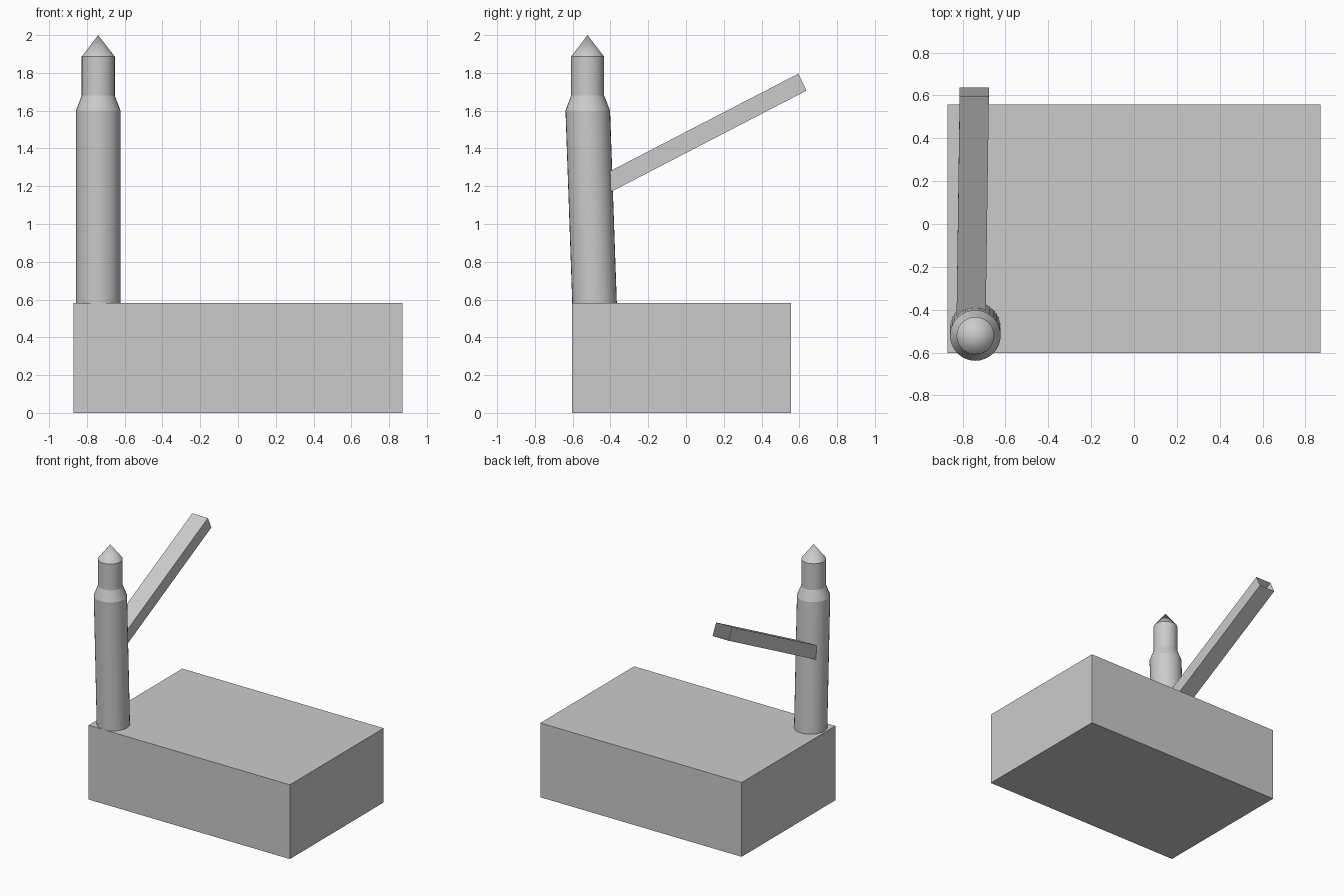
import bpy
import math

if "Cube" in bpy.data.objects:
    bpy.data.objects.remove(bpy.data.objects["Cube"])


def make_object(name, verts, faces):
    mesh = bpy.data.meshes.new(name)
    mesh.from_pydata(verts, [], faces)
    mesh.update()
    obj = bpy.data.objects.new(name, mesh)
    bpy.context.collection.objects.link(obj)
    return obj


# Base block
bpy.ops.mesh.primitive_cube_add(size=1, location=(0, -0.023, 0.29))
base = bpy.context.object
base.name = "base_block"
base.scale = (1.742, 1.159, 0.581)
base.location.z = 0.2905

# Chimney: stacked rings (radius, y centre, z), slightly leaning shaft, pointed cap
SIDES = 32
CX = -0.74
rings = [(0.118, -0.484, 0.575), (0.118, -0.52, 1.6), (0.0875, -0.521, 1.68),
         (0.0875, -0.521, 1.886)]
verts, faces = [], []
for r, cy, z in rings:
    for i in range(SIDES):
        a = 2 * math.pi * i / SIDES
        verts.append((CX + r * math.cos(a), cy + r * math.sin(a), z))
verts.append((CX, -0.521, 2.0))
tip = len(verts) - 1
for k in range(len(rings) - 1):
    for i in range(SIDES):
        j = (i + 1) % SIDES
        faces.append((k * SIDES + i, k * SIDES + j, (k + 1) * SIDES + j, (k + 1) * SIDES + i))
last = (len(rings) - 1) * SIDES
faces += [(last + i, last + (i + 1) % SIDES, tip) for i in range(SIDES)]
faces.append(tuple(reversed(range(SIDES))))
column = make_object("column", verts, faces)
bpy.ops.object.select_all(action='DESELECT')
column.select_set(True)
bpy.context.view_layer.objects.active = column
bpy.ops.object.shade_smooth_by_angle(angle=math.radians(18))

# Slanted arm: rectangular tube, open at its outer end
HALF = 0.068
sections = [(-0.760, (-0.45, 1.143), (-0.45, 1.255)),
            (-0.745, (0.6375, 1.706), (0.595, 1.796))]
verts = []
for cx, (yb, zb), (yt, zt) in sections:
    verts += [(cx - HALF, yb, zb), (cx + HALF, yb, zb),
              (cx + HALF, yt, zt), (cx - HALF, yt, zt)]
faces = [(i, (i + 1) % 4, 4 + (i + 1) % 4, 4 + i) for i in range(4)]
faces.append((3, 2, 1, 0))
# Outward winding for the tube walls and the buried end
faces = [tuple(reversed(f)) for f in faces]
arm = make_object("slanted_arm", verts, faces)
arm.data.flip_normals()
# Make winding consistent
import bmesh
bm = bmesh.new()
bm.from_mesh(arm.data)
bmesh.ops.recalc_face_normals(bm, faces=bm.faces)
bm.to_mesh(arm.data)
bm.free()
